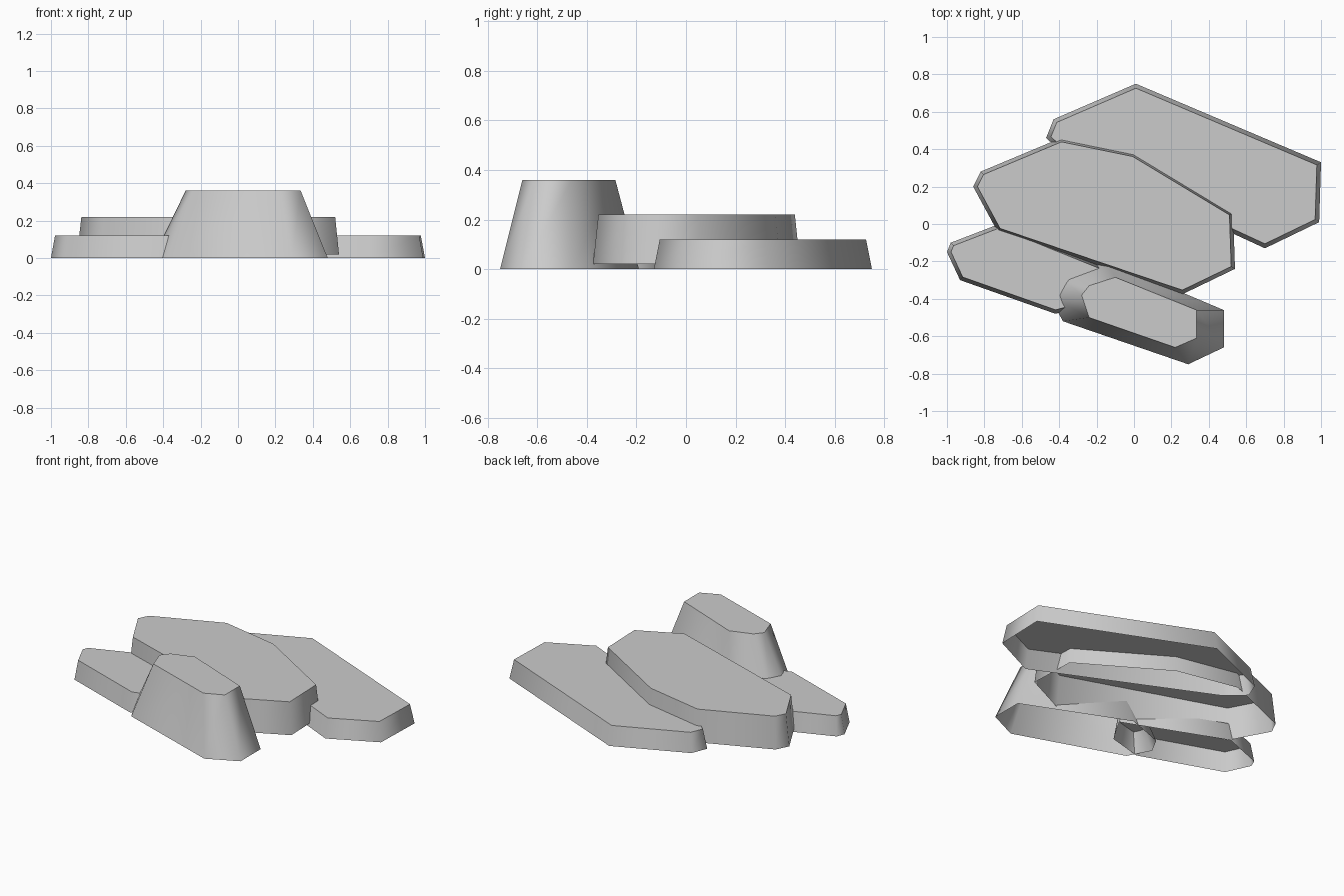
import bpy, bmesh
from mathutils import Vector

cube = bpy.data.objects.get("Cube")
if cube:
    bpy.data.objects.remove(cube, do_unlink=True)

# Single grey stone colour
stone = bpy.data.materials.new("grey_stone")
stone.use_nodes = True
GREY = (0.6, 0.6, 0.6, 1)
stone.diffuse_color = GREY
bsdf = stone.node_tree.nodes["Principled BSDF"]
bsdf.inputs["Base Color"].default_value = GREY
bsdf.inputs["Roughness"].default_value = 0.9


def inset(outline, d):
    """Move every side of a counterclockwise outline inward by d."""
    pts = [Vector(p) for p in outline]
    result = []
    for i, p in enumerate(pts):
        a = (p - pts[i - 1]).normalized()
        b = (pts[(i + 1) % len(pts)] - p).normalized()
        na, nb = Vector((-a.y, a.x)), Vector((-b.y, b.x))
        result.append(p + (na + nb) * d / (1 + na.dot(nb)))
    return result


def rock(name, lower, upper, z0, z1):
    """Open-bottomed slab: smooth sloping wall and a flat top."""
    bm = bmesh.new()
    low = [bm.verts.new((p[0], p[1], z0)) for p in lower]
    top = [bm.verts.new((p[0], p[1], z1)) for p in upper]
    n = len(low)
    for i in range(n):
        j = (i + 1) % n
        bm.faces.new((low[i], low[j], top[j], top[i])).smooth = True
    bm.faces.new(top).smooth = False
    mesh = bpy.data.meshes.new(name)
    bm.to_mesh(mesh)
    bm.free()
    mesh.materials.append(stone)
    obj = bpy.data.objects.new(name, mesh)
    bpy.context.collection.objects.link(obj)
    return obj


# Low wide slab at the back
back = [(0.01, 0.75), (-0.43, 0.56), (-0.47, 0.46), (-0.36, 0.36),
        (0.70, -0.13), (0.99, 0.01), (1.0, 0.33)]
rock("back_slab", back, inset(back, 0.022), 0, 0.12)

# Middle slab, lifted slightly and overlapping its neighbours
middle = [(-0.39, 0.46), (-0.82, 0.28), (-0.86, 0.2), (-0.73, -0.04),
          (0.26, -0.375), (0.54, -0.24), (0.53, 0.06), (0.0, 0.38)]
rock("middle_slab", middle, inset(middle, 0.02), 0.02, 0.22)

# Low slab on the front right
side = [(-0.72, 0.0), (-0.98, -0.1), (-1.0, -0.15), (-0.93, -0.3),
        (-0.42, -0.48), (-0.2, -0.42), (-0.1, -0.25)]
rock("side_slab", side, inset(side, 0.02), 0, 0.12)

# Tall tapered boulder at the front
foot = [(-0.16, -0.19), (-0.40, -0.28), (-0.455, -0.38), (-0.38, -0.52),
        (0.29, -0.75), (0.48, -0.66), (0.48, -0.46)]
crown = [(-0.1, -0.285), (-0.24, -0.33), (-0.28, -0.38), (-0.24, -0.5),
         (0.22, -0.66), (0.335, -0.61), (0.335, -0.46)]
rock("front_boulder", foot, crown, 0, 0.36)
